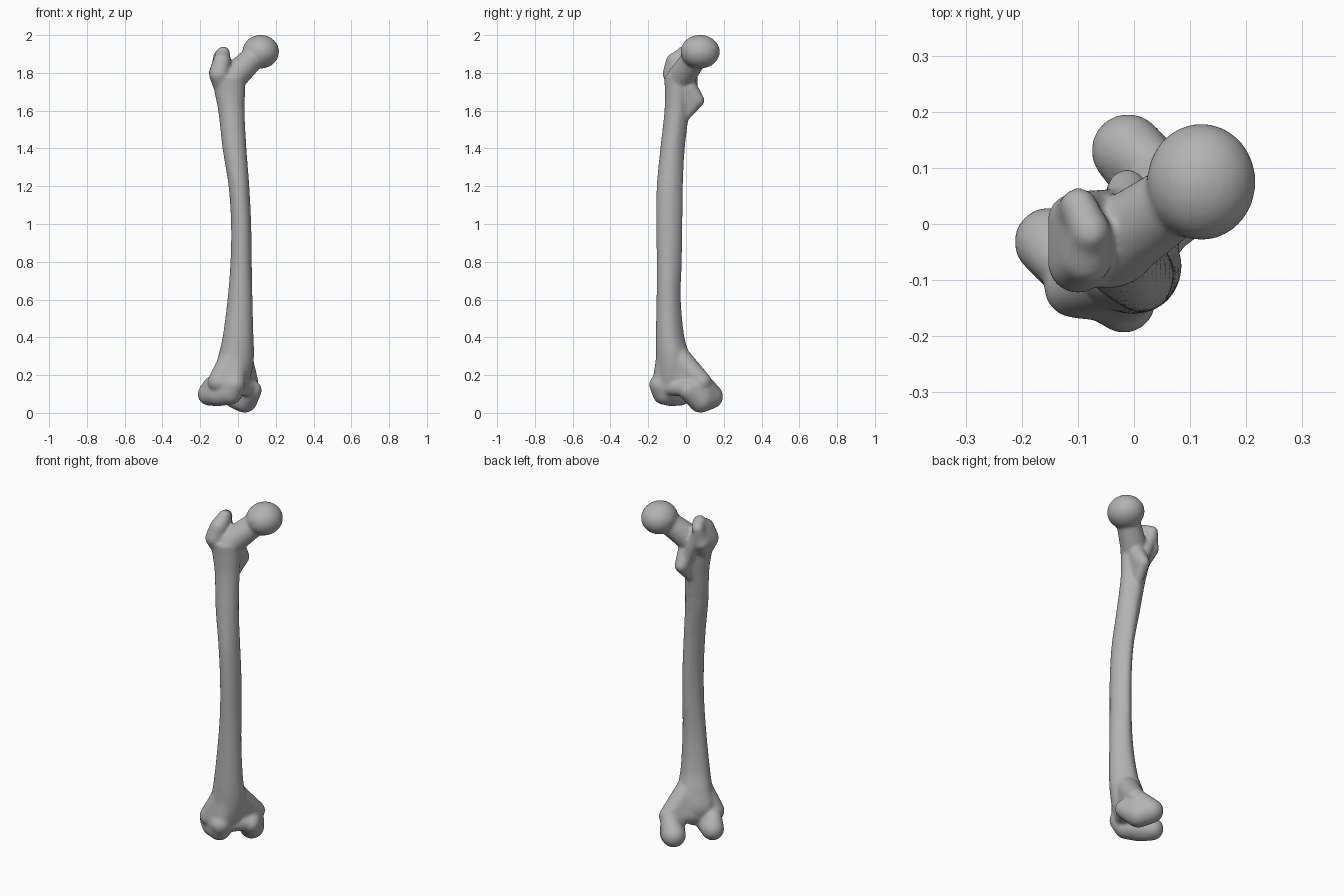
import bpy, bmesh, math
from mathutils import Vector, Matrix

old = bpy.data.objects.get("Cube")
if old:
    bpy.data.objects.remove(old, do_unlink=True)

bone_grey = bpy.data.materials.new("bone_grey")
bone_grey.use_nodes = True
colour = (0.45, 0.45, 0.45, 1)
bone_grey.diffuse_color = colour
bone_grey.node_tree.nodes["Principled BSDF"].inputs["Base Color"].default_value = colour

whole = bmesh.new()


def add_part(bm):
    """Merge one closed part into the whole bone."""
    bmesh.ops.recalc_face_normals(bm, faces=bm.faces)
    mesh = bpy.data.meshes.new("part")
    bm.to_mesh(mesh)
    bm.free()
    whole.from_mesh(mesh)
    bpy.data.meshes.remove(mesh)


def hull(*balls):
    """Convex skin around balls given as x, y, z, radius."""
    bm = bmesh.new()
    for x, y, z, r in balls:
        bmesh.ops.create_icosphere(bm, subdivisions=3, radius=r + 0.002,
                                   matrix=Matrix.Translation((x, y, z)))
    bmesh.ops.delete(bm, geom=bm.faces[:], context='FACES_ONLY')
    bmesh.ops.delete(bm, geom=bm.edges[:], context='EDGES_FACES') if bm.edges else None
    points = [v.co.copy() for v in bm.verts]
    bm.free()
    bm = bmesh.new()
    for p in points or ball_points(balls):
        bm.verts.new(p)
    result = bmesh.ops.convex_hull(bm, input=bm.verts[:])
    loose = [v for v in bm.verts if not v.link_faces]
    bmesh.ops.delete(bm, geom=loose, context='VERTS')
    add_part(bm)


def ball_points(balls, rings=12, sides=20):
    """Points spread over each ball."""
    for x, y, z, r in balls:
        for i in range(rings + 1):
            a = math.pi * i / rings
            for j in range(sides if 0 < i < rings else 1):
                b = math.tau * j / sides
                yield Vector((x, y, z)) + (r + 0.002) * Vector(
                    (math.sin(a) * math.cos(b), math.sin(a) * math.sin(b), math.cos(a)))


def knee(u, v, z, r):
    """Ball in the twisted knee frame: u towards the inner side, v to the back."""
    c = math.sqrt(0.5)
    return ((u - v) * c, (u + v) * c, z, r)


# Shaft: height, left, right, front, back of each section
sections = [
    (0.10, -0.10, 0.04, -0.14, 0.00),
    (0.20, -0.13, 0.07, -0.16, 0.03),
    (0.30, -0.105, 0.085, -0.16, 0.02),
    (0.40, -0.082, 0.082, -0.16, -0.008),
    (0.60, -0.056, 0.077, -0.156, -0.027),
    (0.80, -0.04, 0.073, -0.155, -0.022),
    (1.00, -0.037, 0.07, -0.158, -0.018),
    (1.20, -0.05, 0.06, -0.155, -0.016),
    (1.40, -0.082, 0.045, -0.136, -0.006),
    (1.60, -0.105, 0.035, -0.114, 0.018),
    (1.70, -0.125, 0.038, -0.112, 0.03),
    (1.78, -0.14, 0.04, -0.115, 0.03),
]


def section_at(k, t):
    """Smooth blend through neighbouring sections."""
    p = [sections[min(max(k + d, 0), len(sections) - 1)] for d in (-1, 0, 1, 2)]
    z = p[1][0] + (p[2][0] - p[1][0]) * t
    span = p[2][0] - p[1][0]
    out = [z]
    for i in range(1, 5):
        m = [(p[j + 1][i] - p[j - 1][i]) / (p[j + 1][0] - p[j - 1][0]) * span for j in (1, 2)]
        h = t * t * (3 - 2 * t)
        out.append(p[1][i] * (1 - h) + p[2][i] * h
                   + m[0] * t * (1 - t) ** 2 - m[1] * t * t * (1 - t))
    return out


SIDES = 40
bm = bmesh.new()
rows = [section_at(k, s / 5) for k in range(len(sections) - 1) for s in range(5)]
rows.append(sections[-1])
loops = []
for z, left, right, front, back in rows:
    loop = []
    for j in range(SIDES):
        a = math.tau * j / SIDES
        s = math.sin(a)
        # the back narrows to a blunt ridge
        pinch = 1 - 0.3 * max(s, 0) ** 2
        x = (left + right) / 2 + (right - left) / 2 * math.cos(a) * pinch
        y = (front + back) / 2 + (back - front) / 2 * s
        loop.append(bm.verts.new((x, y, z)))
    loops.append(loop)
for low, high in zip(loops, loops[1:]):
    for j in range(SIDES):
        k = (j + 1) % SIDES
        bm.faces.new((low[j], low[k], high[k], high[j]))
bm.faces.new(loops[0])
bm.faces.new(loops[-1])
add_part(bm)

# Ball head
bm = bmesh.new()
bmesh.ops.create_icosphere(bm, subdivisions=4, radius=1)
bmesh.ops.scale(bm, vec=(0.097, 0.104, 0.089), verts=bm.verts)
bmesh.ops.translate(bm, vec=(0.12, 0.075, 1.912), verts=bm.verts)
add_part(bm)

# Neck
hull((0.085, 0.05, 1.885, 0.062), (-0.03, -0.03, 1.77, 0.072))
# Large outer knob with its raised tip
hull((-0.1, -0.07, 1.795, 0.052), (-0.085, -0.06, 1.86, 0.045),
     (-0.11, 0.01, 1.80, 0.042), (-0.08, -0.04, 1.72, 0.045),
     (-0.08, -0.01, 1.897, 0.036))
hull((-0.078, -0.015, 1.905, 0.034), (-0.098, 0.032, 1.888, 0.031),
     (-0.105, 0.01, 1.80, 0.04))
# Crest between the knobs
hull((-0.098, 0.028, 1.86, 0.03), (-0.03, 0.03, 1.69, 0.032))
# Small rear knob
hull((-0.012, 0.061, 1.655, 0.035), (-0.012, 0.015, 1.72, 0.045),
     (-0.03, -0.015, 1.56, 0.025))

# Flare above the knee
hull(knee(-0.06, -0.055, 0.33, 0.07), knee(-0.155, -0.005, 0.165, 0.053),
     knee(0.1, 0.02, 0.165, 0.049), knee(-0.1, -0.075, 0.16, 0.052))
# Outer knuckle
hull(knee(-0.13, 0.085, 0.1, 0.06), knee(-0.13, 0.02, 0.097, 0.06),
     knee(-0.11, -0.085, 0.15, 0.055), knee(-0.11, -0.055, 0.105, 0.06),
     knee(-0.14, 0.05, 0.15, 0.045))
# Inner knuckle
hull(knee(0.085, 0.1, 0.087, 0.064), knee(0.08, 0.03, 0.068, 0.066),
     knee(0.06, -0.045, 0.12, 0.05), knee(0.095, 0.04, 0.15, 0.048))
# Groove floor joining the knuckles
hull(knee(-0.1, -0.07, 0.14, 0.045), knee(0.05, -0.045, 0.13, 0.042))

mesh = bpy.data.meshes.new("thigh_bone")
whole.to_mesh(mesh)
whole.free()
mesh.materials.append(bone_grey)
bone = bpy.data.objects.new("thigh_bone", mesh)
bpy.context.collection.objects.link(bone)

# Fuse all parts into one skin and soften the joins
fuse = bone.modifiers.new("fuse", 'REMESH')
fuse.mode = 'VOXEL'
fuse.voxel_size = 0.008
fuse.use_smooth_shade = True
soften = bone.modifiers.new("soften", 'SMOOTH')
soften.factor = 0.5
soften.iterations = 10
